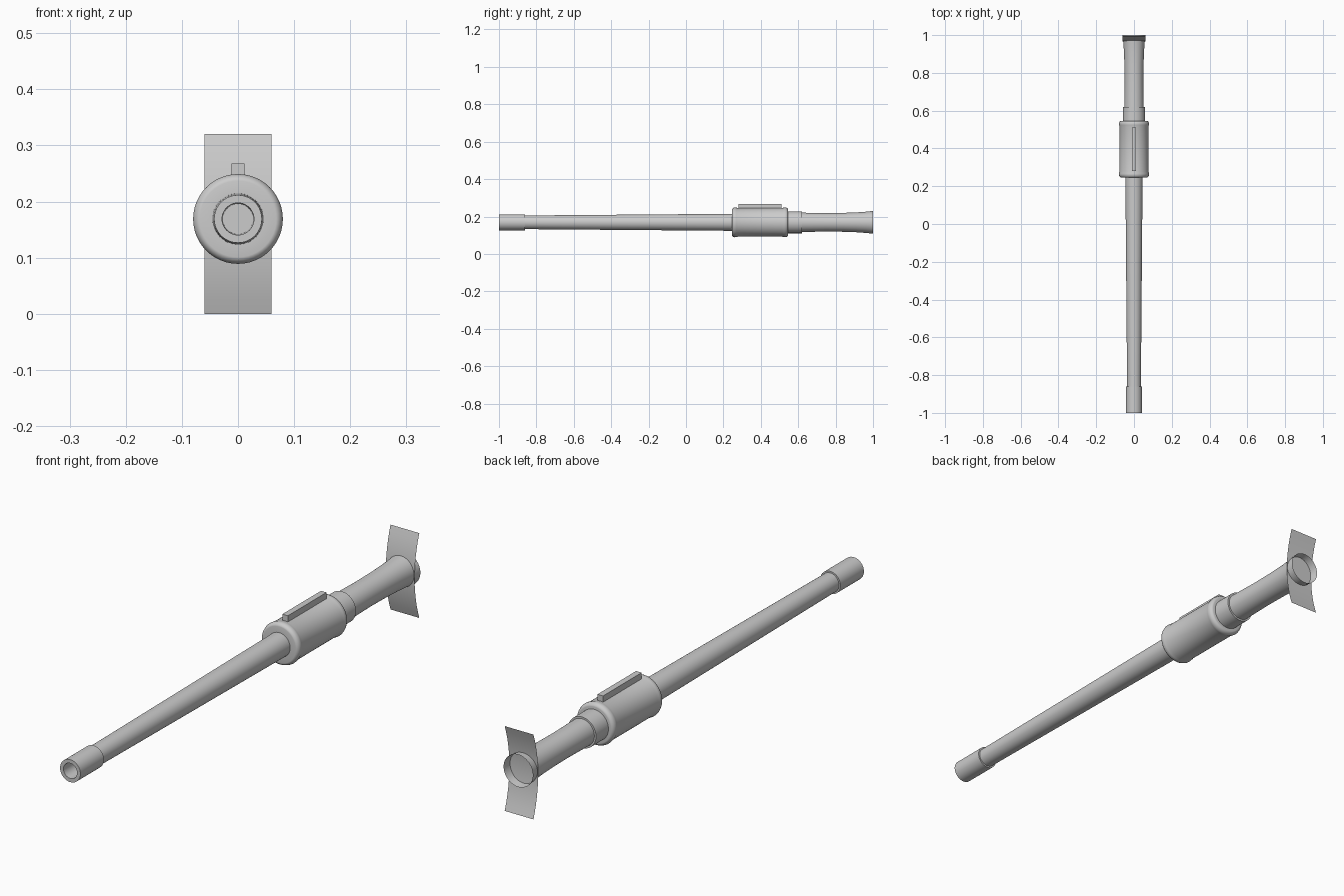
import bpy, bmesh, math

if "Cube" in bpy.data.objects:
    bpy.data.objects.remove(bpy.data.objects["Cube"])

AXIS_Z = 0.169
SIDES = 48

grey = bpy.data.materials.new("plain grey")
grey.diffuse_color = (0.6, 0.6, 0.6, 1)
grey.use_nodes = True
grey.node_tree.nodes["Principled BSDF"].inputs["Base Color"].default_value = grey.diffuse_color


def finish(name, bm, smooth=True, fix=True):
    if fix:
        bmesh.ops.recalc_face_normals(bm, faces=bm.faces)
    mesh = bpy.data.meshes.new(name)
    bm.to_mesh(mesh)
    bm.free()
    mesh.materials.append(grey)
    obj = bpy.data.objects.new(name, mesh)
    bpy.context.collection.objects.link(obj)
    if smooth:
        bpy.ops.object.select_all(action='DESELECT')
        obj.select_set(True)
        bpy.context.view_layer.objects.active = obj
        bpy.ops.object.shade_smooth_by_angle(angle=math.radians(35))
    return obj


def lathe(name, profile):
    """Turn a (y, radius) profile around the long axis."""
    bm = bmesh.new()
    verts = [bm.verts.new((r, y, AXIS_Z)) for y, r in profile]
    edges = [bm.edges.new(pair) for pair in zip(verts, verts[1:])]
    bmesh.ops.spin(bm, geom=verts + edges, cent=(0, 0, AXIS_Z), axis=(0, 1, 0),
                   angle=math.tau, steps=SIDES, use_duplicate=False)
    bmesh.ops.remove_doubles(bm, verts=bm.verts, dist=0.0002)
    return finish(name, bm)


# Front sleeve with a recessed bore
lathe("front_sleeve", [(-0.86, 0.036), (-0.86, 0.0425), (-1.0, 0.0425),
                       (-1.0, 0.0285), (-0.87, 0.027), (-0.87, 0)])

# Long tapered barrel
lathe("barrel", [(-0.86, 0.0365), (0.25, 0.0455)])

# Central housing with a raised rounded bead at each end
half = [(0.148, 0.068), (0.147, 0.072), (0.142, 0.077), (0.134, 0.080),
        (0.126, 0.079), (0.116, 0.0765)]
mid = 0.396
lathe("housing", [(mid - 0.15, 0.044)] + [(mid - d - 0.002, r) for d, r in half]
      + [(mid + d + 0.002, r) for d, r in reversed(half)] + [(mid + 0.15, 0.05)])

# Collar behind the housing
lathe("collar", [(0.54, 0.0585), (0.62, 0.0585), (0.62, 0.05)])

# Open flared tail tube
lathe("tail_tube", [(0.54, 0.0515), (0.62, 0.0515), (0.75, 0.0495), (0.84, 0.0505),
                    (0.91, 0.053), (0.96, 0.0565), (1.0, 0.061)])

# Rail along the top of the housing
bm = bmesh.new()
bmesh.ops.create_cube(bm, size=1)
for v in bm.verts:
    v.co = (v.co.x * 0.023, 0.396 + v.co.y * 0.23, 0.253 + v.co.z * 0.03)
finish("top_rail", bm, smooth=False)

# Thin bowed cross plate through the tail, tips swept back
bm = bmesh.new()
steps = 12
rows = []
for i in range(steps + 1):
    t = 2 * i / steps - 1
    y, z = 0.967 + 0.028 * t * t, 0.16 + 0.16 * t
    rows.append([bm.verts.new((x, y, z)) for x in (-0.06, 0.06)])
for a, b in zip(rows, rows[1:]):
    bm.faces.new((a[0], a[1], b[1], b[0]))
finish("cross_plate", bm, fix=False)
